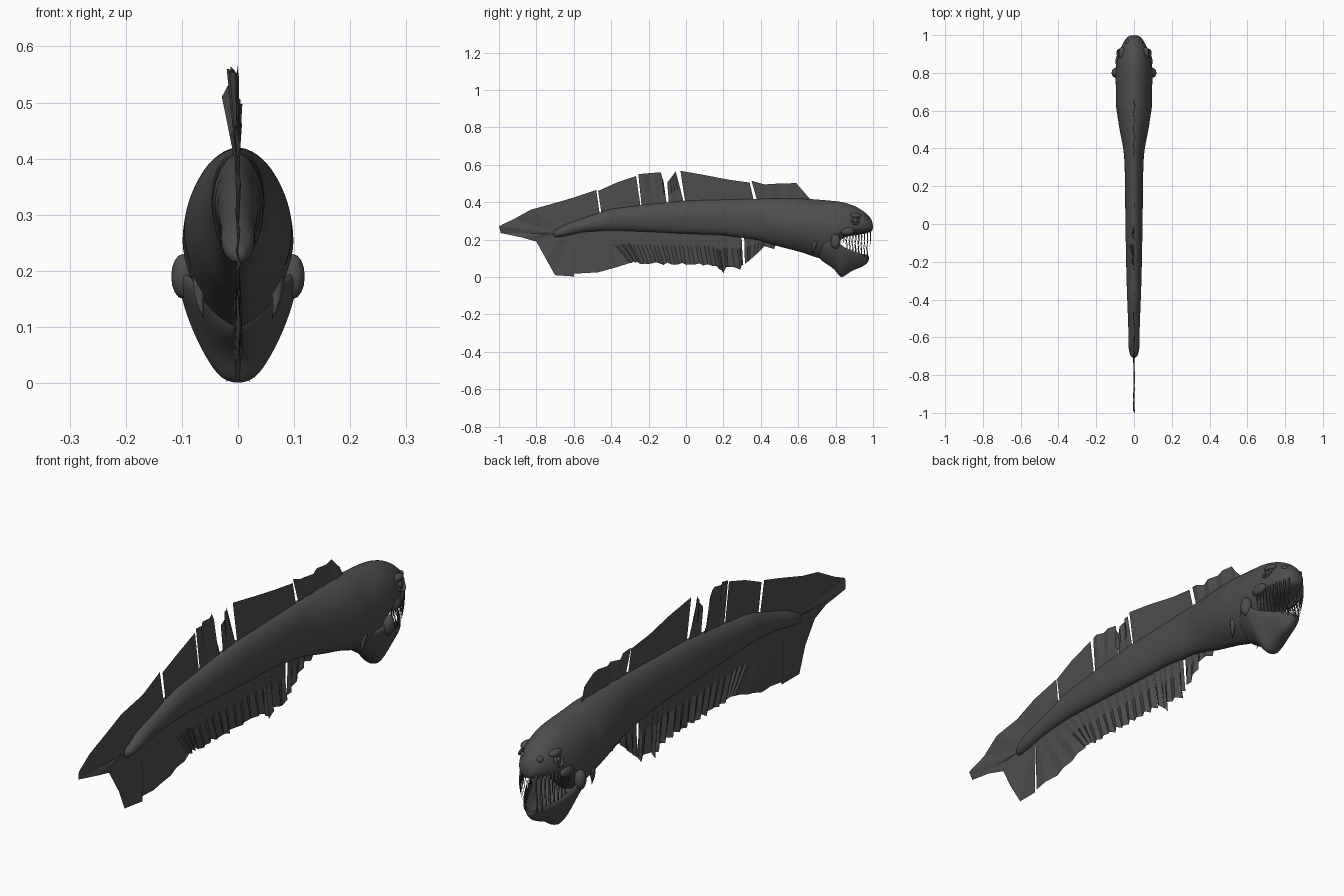
import bpy, bmesh, math, random
from mathutils import Vector, noise

if "Cube" in bpy.data.objects:
    bpy.data.objects.remove(bpy.data.objects["Cube"])

random.seed(4)
skin = bpy.data.materials.new("dark_grey_skin")
skin.diffuse_color = (0.075, 0.075, 0.075, 1)
skin.use_nodes = True
skin.node_tree.nodes["Principled BSDF"].inputs["Base Color"].default_value = skin.diffuse_color


def finish(name, bm, smooth=True, subsurf=0):
    bmesh.ops.recalc_face_normals(bm, faces=bm.faces)
    me = bpy.data.meshes.new(name)
    bm.to_mesh(me)
    bm.free()
    me.materials.append(skin)
    for p in me.polygons:
        p.use_smooth = smooth
    ob = bpy.data.objects.new(name, me)
    bpy.context.collection.objects.link(ob)
    if subsurf:
        ob.modifiers.new("smooth", 'SUBSURF').levels = subsurf
        ob.modifiers["smooth"].render_levels = subsurf
    return ob


def loft(name, rings, subsurf):
    bm = bmesh.new()
    vs = [[bm.verts.new(p) for p in r] for r in rings]
    n = len(vs[0])
    for a, b in zip(vs, vs[1:]):
        for i in range(n):
            bm.faces.new((a[i], a[(i + 1) % n], b[(i + 1) % n], b[i]))
    bm.faces.new(vs[0])
    bm.faces.new(vs[-1])
    return finish(name, bm, True, subsurf)


def sample(table, y):
    """Linear interpolation of a station table at length position y."""
    for a, b in zip(table, table[1:]):
        if y <= b[0]:
            t = max(0, (y - a[0]) / (b[0] - a[0]))
            return [p + (q - p) * t for p, q in zip(a, b)]
    return table[-1]


# Body and skull stations: y, top, widest height, bottom, half width
BODY = [(-.71, .245, .23, .215, .010), (-.69, .255, .235, .212, .024),
        (-.64, .285, .25, .22, .031), (-.55, .315, .275, .24, .030),
        (-.4, .365, .31, .25, .036), (-.2, .39, .315, .24, .042),
        (0, .41, .32, .23, .046), (.2, .415, .32, .222, .047),
        (.38, .42, .31, .198, .053), (.5, .422, .29, .16, .077),
        (.62, .422, .27, .13, .097), (.7, .417, .26, .10, .094),
        (.76, .412, .25, .09, .10), (.80, .408, .25, .17, .10),
        (.84, .403, .26, .215, .094), (.9, .384, .27, .222, .083),
        (.95, .354, .272, .23, .064), (.985, .322, .275, .238, .043),
        (1.0, .288, .27, .25, .02)]
rings = []
ys = [s[0] for s in BODY]
for a, b in zip(ys, ys[1:] + [None]):
    steps = 1 if b is None else max(1, round((b - a) / .05))
    for k in range(steps):
        y = a if b is None else a + (b - a) * k / steps
        _, top, mid, bot, w = sample(BODY, y)
        low = 1.35 if .42 < y < .79 else .9
        ring = []
        for i in range(20):
            t = math.tau * i / 20
            c, s = math.cos(t), math.sin(t)
            x = w * math.copysign(abs(c) ** (low if s < 0 else 1.1), c)
            z = mid + s * (top - mid if s > 0 else mid - bot)
            bump = 1 + .07 * noise.noise(Vector((abs(x) * 18, y * 13, z * 14)))
            ring.append((x * bump, y, z))
        rings.append(ring)
loft("body", rings, 2)

# Lower jaw: open scoop, stations y, rim, bottom, half width
JAW = [(.70, .165, .10, .06), (.76, .195, .065, .10), (.80, .20, .035, .112),
       (.825, .18, -.008, .104), (.85, .16, .005, .095), (.88, .145, .03, .083),
       (.92, .13, .045, .064), (.955, .12, .06, .045), (.98, .115, .085, .02)]
rings = []
for y, rim, bot, w in JAW:
    h = rim - bot
    half = [(.9 * w, rim + .004), (w, rim - .12 * h), (.78 * w, bot + .5 * h),
            (.5 * w, bot + .2 * h), (.24 * w, bot)]
    inner = [(-.8 * w, rim - .1 * h), (-.45 * w, rim - .5 * h), (0, rim - .6 * h),
             (.45 * w, rim - .5 * h), (.8 * w, rim - .1 * h)]
    prof = half + [(-x, z) for x, z in reversed(half)] + inner
    rings.append([(x, y, z) for x, z in prof])
loft("lower_jaw", rings, 2)


def blob(bm, loc, size, seg=12):
    r = bmesh.ops.create_uvsphere(bm, u_segments=seg, v_segments=8, radius=1)
    for v in r["verts"]:
        v.co = Vector(loc) + Vector(a * b for a, b in zip(v.co, size))


# Jaw hinges, brow ridges, nostrils and eyes, one of each on both sides
for name, loc, size in (("jaw_hinge", (.098, .80, .19), (.021, .026, .04)),
                        ("brow_ridge", (.062, .905, .328), (.018, .032, .014)),
                        ("cheek", (.082, .86, .245), (.016, .04, .022)),
                        ("nostril", (.036, .962, .315), (.012, .014, .012)),
                        ("eye", (.071, .905, .302), (.012, .014, .014))):
    bm = bmesh.new()
    for s in (-1, 1):
        blob(bm, (s * loc[0], loc[1], loc[2]), size)
    finish(name, bm)

# Raised rims around the eyes
bm = bmesh.new()
for s in (-1, 1):
    grid = []
    for i in range(16):
        a = math.tau * i / 16
        grid.append([])
        for j in range(6):
            b = math.tau * j / 6
            r = .019 + .005 * math.cos(b)
            z = .302 + r * math.sin(a)
            x = .077 - .5 * (z - .302) + .006 * math.sin(b)
            grid[-1].append(bm.verts.new((s * x, .905 + r * math.cos(a), z)))
    for i in range(16):
        for j in range(6):
            k, m = (i + 1) % 16, (j + 1) % 6
            bm.faces.new((grid[i][j], grid[k][j], grid[k][m], grid[i][m]))
finish("eye_rim", bm)


def spike(bm, base, tip, bow, r):
    """Curved tapering spike from base to tip."""
    base, tip, bow = Vector(base), Vector(tip), Vector(bow)
    prev = None
    for k in range(4):
        t = k / 4
        c = base.lerp(tip, t) + bow * math.sin(t * math.pi)
        ring = [bm.verts.new(c + Vector((math.cos(a), math.sin(a), 0)) * r * (1 - t))
                for a in (math.tau * i / 5 for i in range(5))]
        if prev:
            for i in range(5):
                bm.faces.new((prev[i], prev[(i + 1) % 5], ring[(i + 1) % 5], ring[i]))
        else:
            bm.faces.new(ring)
        prev = ring
    end = bm.verts.new(tip)
    for i in range(5):
        bm.faces.new((prev[i], prev[(i + 1) % 5], end))


# Long needle teeth along both jaws
bm = bmesh.new()
for s in (-1, 1):
    for i in range(10):
        y = .845 + i * .0158
        _, _, _, bot, w = sample(BODY, y)
        drop = (.045 + .0075 * i) * random.uniform(.75, 1.05)
        x = s * w * .84
        spike(bm, (x, y - .004, bot + .022), (x * .92, y - .008, bot - drop),
              (s * .004, .006, 0), .0048)
finish("upper_teeth", bm)
bm = bmesh.new()
for s in (-1, 1):
    for i in range(8):
        y = .86 + i * .0155
        _, rim, bot, w = sample(JAW, y)
        x = s * w * .82
        spike(bm, (x, y, rim - .012), (x * .9, y - .012, rim + random.uniform(.04, .085)),
              (s * .004, .006, 0), .0045)
finish("lower_teeth", bm)

# Small nubs below the gills and under the chin
bm = bmesh.new()
for s in (-1, 1):
    spike(bm, (s * .066, .69, .19), (s * .06, .675, .112), (s * .006, 0, 0), .018)
    spike(bm, (s * .016, .85, .03), (s * .02, .832, .002), (0, 0, 0), .012)
finish("gill_nubs", bm)


def fin(name, rays, sub, amp, lean=0, ragged=0):
    """Pleated sheet; each ray is (base y, tip y, tip z), base on the body axis."""
    bm = bmesh.new()
    cols = []
    total = (len(rays) - 1) * sub
    for k in range(total + 1):
        i = min(k // sub, len(rays) - 2)
        t = k / sub - i
        yb, yt, zt = (p + (q - p) * t for p, q in zip(rays[i], rays[i + 1]))
        _, top, mid, bot, w = sample(BODY, yb)
        zb = (top * .6 + mid * .4) if zt > mid and yb > -.6 else (bot * .6 + mid * .4)
        if yb <= -.6:
            zb = mid
        if 0 < k < total and k % sub:
            zt += random.uniform(0, ragged)
        x = (amp if k % 2 else -amp) * random.uniform(.5, 1) + lean * k / total
        cols.append([bm.verts.new((x * f, yb + (yt - yb) * f, zb + (zt - zb) * f))
                     for f in (0, .5, 1)])
    for a, b in zip(cols, cols[1:]):
        for j in range(2):
            bm.faces.new((a[j], b[j], b[j + 1], a[j + 1]))
    finish(name, bm, False)


# Tail fan wrapping round the end of the body
fin("tail_fin", [(-.46, -.48, .465), (-.55, -.6, .425), (-.62, -.72, .39),
                 (-.66, -.83, .36), (-.685, -.92, .31), (-.7, -1, .272),
                 (-.7, -.99, .235), (-.685, -.88, .212), (-.66, -.8, .19),
                 (-.64, -.75, .1), (-.62, -.7, .01), (-.6, -.6, .003)], 1, .006)

# Torn dorsal fin panels, tail to head
fin("dorsal_fin_1", [(-.45, -.47, .46), (-.34, -.37, .505), (-.24, -.267, .54)], 1, .002)
fin("dorsal_fin_2", [(-.235, -.255, .55), (-.18, -.2, .555), (-.13, -.135, .56),
                     (-.1, -.12, .51)], 2, .007, -.024)
fin("dorsal_fin_3", [(-.09, -.1, .505), (-.05, -.07, .545), (-.005, -.055, .565)], 2, .006, -.01)
fin("dorsal_fin_4", [(.0, -.03, .568), (.1, .1, .545), (.25, .23, .52), (.37, .34, .505)], 1, .002)
fin("dorsal_fin_5", [(.39, .35, .515), (.43, .42, .495), (.5, .5, .5), (.58, .59, .502),
                     (.65, .66, .42)], 2, .008)

# Pleated ventral fin panels, tail to head
fin("ventral_fin_1", [(-.6, -.6, .018), (-.57, -.47, .025), (-.52, -.38, .05),
                      (-.46, -.3, .075)], 2, .005)
fin("ventral_fin_2", [(-.46, -.3, .075), (-.32, -.24, .07), (-.18, -.12, .065),
                      (-.03, 0, .065), (.1, .14, .06)], 6, .009, 0, .012)
fin("ventral_fin_3", [(.1, .14, .06), (.15, .18, .04), (.17, .2, .02), (.21, .225, .055),
                      (.26, .29, .04), (.295, .305, .065)], 2, .009, 0, .015)
fin("ventral_fin_4", [(.31, .315, .07), (.35, .34, .09), (.39, .385, .13), (.43, .42, .165),
                      (.5, .47, .15)], 2, .008)
